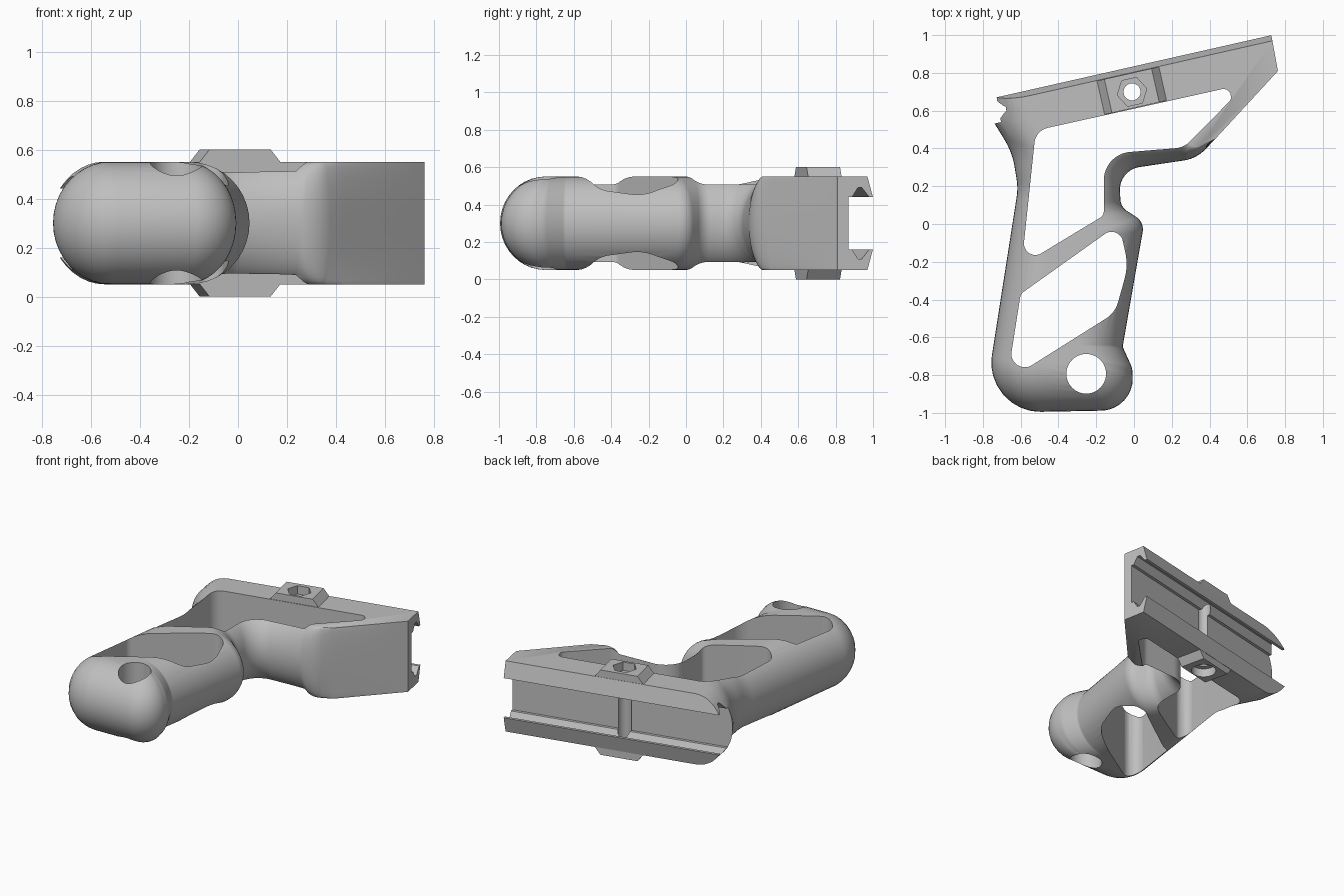
import bpy, bmesh
from math import sin, cos, tan, pi, atan
from mathutils import Vector, Matrix

if "Cube" in bpy.data.objects:
    bpy.data.objects.remove(bpy.data.objects["Cube"])

MID, HALF = 0.30, 0.25          # mid height and half thickness of the body
SLOPE = atan(0.226)             # rail direction in plan
RAIL = Matrix.Translation((0, 0.835, MID)) @ Matrix.Rotation(SLOPE, 4, 'Z')

grey = bpy.data.materials.new("matte grey")
grey.use_nodes = True
grey.diffuse_color = (0.52, 0.52, 0.52, 1)
grey.node_tree.nodes["Principled BSDF"].inputs["Base Color"].default_value = (0.52, 0.52, 0.52, 1)


def rounded(corners, n=10):
    """Closed plan outline from (x, y, radius) corners, n + 1 points each."""
    pts = [Vector((x, y, 0)) for x, y, _ in corners]
    out = []
    for i, p in enumerate(pts):
        r = corners[i][2]
        if r == 0:
            out += [p] * (n + 1)
            continue
        a = (pts[i - 1] - p).normalized()
        b = (pts[(i + 1) % len(pts)] - p).normalized()
        half = a.angle(b) / 2
        centre = p + (a + b).normalized() * r / sin(half)
        start, end = p + a * r / tan(half) - centre, p + b * r / tan(half) - centre
        out += [centre + start.lerp(end, k / n).normalized() * r for k in range(n + 1)]
    return out


def loft(name, rings, matrix=Matrix()):
    """Solid from matching rings of points, capped at both ends."""
    bm = bmesh.new()
    rows = [[bm.verts.new(p) for p in ring] for ring in rings]
    for lo, hi in zip(rows, rows[1:]):
        for i in range(len(lo)):
            bm.faces.new((lo[i - 1], lo[i], hi[i], hi[i - 1]))
    bm.faces.new(rows[0])
    bm.faces.new(rows[-1])
    bmesh.ops.remove_doubles(bm, verts=bm.verts, dist=0.0005)
    bmesh.ops.recalc_face_normals(bm, faces=bm.faces)
    mesh = bpy.data.meshes.new(name)
    bm.to_mesh(mesh)
    bm.free()
    mesh.transform(matrix)
    mesh.materials.append(grey)
    ob = bpy.data.objects.new(name, mesh)
    bpy.context.collection.objects.link(ob)
    return ob


def prism(name, outline, z0, z1, matrix=Matrix()):
    return loft(name, [[Vector((p[0], p[1], z)) for p in outline] for z in (z0, z1)], matrix)


def circle(x, y, r, n):
    return [(x + r * cos(2 * pi * k / n), y + r * sin(2 * pi * k / n)) for k in range(n)]


def combine(target, tool, operation):
    bpy.context.view_layer.objects.active = target
    mod = target.modifiers.new(tool.name, 'BOOLEAN')
    mod.object, mod.operation, mod.solver = tool, operation, 'EXACT'
    bpy.ops.object.modifier_apply(modifier=mod.name)
    bpy.data.objects.remove(tool)


# Grip body: outer corner and radius, then crest corner and radius
ribs = [
    (-0.80, -1.0, .26, -.52, -.75, 0),      # butt
    (0.005, -.985, .17, -.22, -.74, 0),
    (-0.01, -.76, .10, -.24, -.72, 0),
    (-0.06, -.65, .03, -.29, -.64, 0),
    (0.055, 0.01, .08, -.20, -.05, .03),    # finger notch
    (-0.07, 0.09, .08, -.27, .06, .10),
    (-0.08, .285, .12, -.26, .49, .20),
    (0.24, .333, 0, .24, .48, 0),           # arm
    (0.33, .345, .20, .32, .40, .05),
    (0.43, .45, 0, .43, .45, 0),
    (.762, .81, 0, .762, .81, 0),           # rail
    (.727, 1.0, 0, .727, 1.0, 0),
    (-.765, .663, 0, -.55, .711, 0),
    (-.74, .535, 0, -.53, .55, 0),
    (-.645, .38, .40, -.45, .38, .20),      # back strap
    (-.614, .19, .30, -.42, .17, .30),
]
outer = rounded([r[:3] for r in ribs])
crest = rounded([r[3:] for r in ribs])
STEPS = 10
rings = []
for k in range(-STEPS, STEPS + 1):
    a = pi / 2 * k / STEPS
    rings.append([o.lerp(c, 1 - cos(a)) + Vector((0, 0, MID + HALF * sin(a)))
                  for o, c in zip(outer, crest)])
grip = loft("foregrip_body", rings)

# Raised clamp bosses on both faces of the rail
for name, s in (("upper_boss", 1), ("lower_boss", -1)):
    layers = [(0.168, HALF - 0.03), (0.168, HALF), (0.128, 0.30)]
    boss = loft(name, [[Vector((u * w - 0.04, v, s * z)) for u, v in
                        ((-1, -.215), (1, -.215), (1, -.032), (-1, -.032))]
                       for w, z in layers], RAIL)
    combine(grip, boss, 'UNION')

# Lightening windows and lanyard hole
upper = [(-.52, .495, .09), (-.595, -.218, .06), (-.16, .045, .04),
         (-.16, .37, .15), (.265, .405, .12), (.598, .743, .04)]
lower = [(-.60, -.37, .05), (-.672, -.83, .07), (-.10, -.47, .15),
         (-.03, -.22, .30), (-.08, 0, .06)]
for name, outline in (("upper_window", rounded(upper)), ("lower_window", rounded(lower)),
                      ("lanyard_hole", circle(-.253, -.793, .105, 48))):
    combine(grip, prism(name, outline, -0.1, 0.7), 'DIFFERENCE')

# Dovetail rail slot and chamfered jaws, swept along the rail
along = RAIL @ Matrix(((0, 0, 1, 0), (1, 0, 0, 0), (0, 1, 0, 0), (0, 0, 0, 1)))
side = [(-.133, .14), (-.113, .14), (-.082, .19), (-.06, .19), (-.02, .14), (.05, .14)]
slot = side + [(v, -z) for v, z in reversed(side)]
combine(grip, prism("rail_slot", slot, -1.2, 1.2, along), 'DIFFERENCE')
for s in (1, -1):
    wedge = [(-.03, .25), (.01, .103), (.06, .103), (.06, .29), (-.03, .29)]
    combine(grip, prism("jaw_chamfer", [(v, s * z) for v, z in wedge], -1.2, 1.2, along),
            'DIFFERENCE')

# Clamp bolt hole, hexagon pocket above and round pocket below
for name, r, n, z0, z1 in (("bolt_hole", .045, 32, -.5, .5),
                           ("nut_pocket", .08, 6, .24, .5),
                           ("head_pocket", .08, 32, -.5, -.24)):
    combine(grip, prism(name, circle(-.04, -.13, r, n), z0, z1, RAIL), 'DIFFERENCE')

# Smooth shading with crisp machined edges
bpy.ops.object.select_all(action='DESELECT')
grip.select_set(True)
bpy.context.view_layer.objects.active = grip
bpy.ops.object.shade_smooth_by_angle(angle=0.6)
